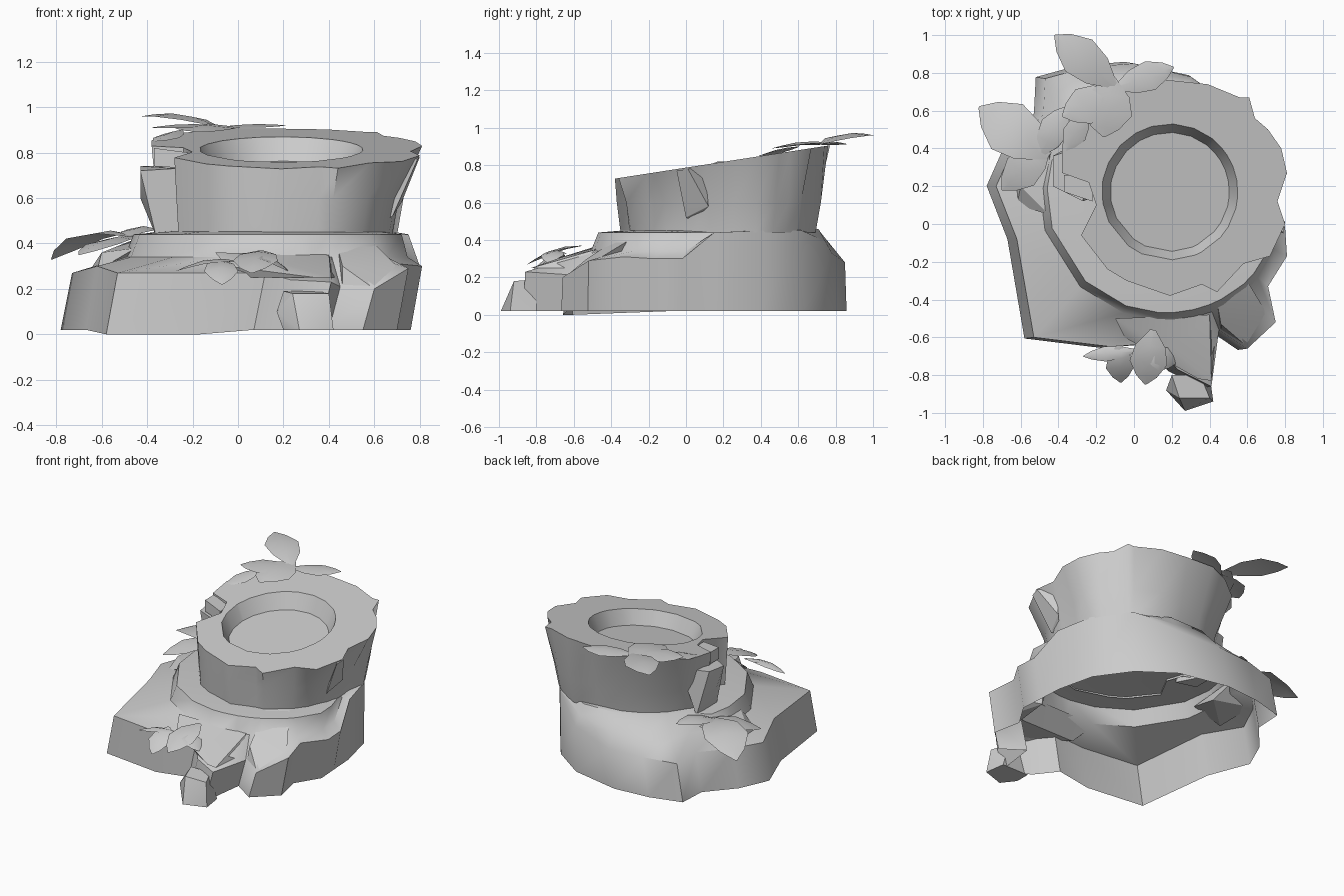
import bpy, bmesh, math
from mathutils import Vector

cube = bpy.data.objects.get("Cube")
if cube:
    bpy.data.objects.remove(cube, do_unlink=True)

grey = bpy.data.materials.new("plain_grey")
grey.use_nodes = True
GREY = (0.6, 0.6, 0.6, 1)
grey.diffuse_color = GREY
grey.node_tree.nodes["Principled BSDF"].inputs["Base Color"].default_value = GREY

CENTRE = Vector((.17, .16))


def finish(name, bm, angle=48):
    mesh = bpy.data.meshes.new(name)
    bm.to_mesh(mesh)
    bm.free()
    mesh.materials.append(grey)
    obj = bpy.data.objects.new(name, mesh)
    bpy.context.collection.objects.link(obj)
    bpy.ops.object.select_all(action="DESELECT")
    obj.select_set(True)
    bpy.context.view_layer.objects.active = obj
    bpy.ops.object.shade_smooth_by_angle(angle=math.radians(angle))
    return obj


def loft(name, rings):
    """Skin closed rings of equal length, lowest outer ring first, and close the last."""
    bm = bmesh.new()
    loops = [[bm.verts.new(p) for p in ring] for ring in rings]
    for low, high in zip(loops, loops[1:]):
        count = len(low)
        for i in range(count):
            j = (i + 1) % count
            bm.faces.new((low[i], low[j], high[j], high[i]))
    bm.faces.new(loops[-1])
    return finish(name, bm)


def chunk(name, points):
    """Angular lump spanning a few corner points."""
    bm = bmesh.new()
    for p in points:
        bm.verts.new(p)
    result = bmesh.ops.convex_hull(bm, input=bm.verts)
    spare = [v for v in result["geom_interior"] if isinstance(v, bmesh.types.BMVert)]
    bmesh.ops.delete(bm, geom=spare, context="VERTS")
    return finish(name, bm, 30)


def leaf(name, root, tip, width, arch=.03, fold=.015):
    """Pointed blade with a raised middle and a gentle arch along its length."""
    root, tip = Vector(root), Vector(tip)
    along = tip - root
    side = Vector((-along.y, along.x, 0)).normalized()
    bm = bmesh.new()
    rows = []
    for t, w in ((0, .15), (.3, .8), (.6, 1), (.85, .55), (1, .04)):
        mid = root + along * t + Vector((0, 0, arch * math.sin(math.pi * t)))
        drop = Vector((0, 0, fold * w))
        half = side * width * w / 2
        rows.append([bm.verts.new(p) for p in (mid + half - drop, mid, mid - half - drop)])
    for a, b in zip(rows, rows[1:]):
        for k in range(2):
            bm.faces.new((a[k], b[k], b[k + 1], a[k + 1]))
    bm.normal_update()
    if sum(f.normal.z for f in bm.faces) < 0:
        bmesh.ops.reverse_faces(bm, faces=bm.faces)
    return finish(name, bm)


def radial(point, radius, z, centre=CENTRE):
    away = (Vector(point[:2]) - CENTRE).normalized()
    flat = centre + away * radius
    return Vector((flat.x, flat.y, z))


def reach(point):
    return (Vector(point[:2]) - CENTRE).length


# Rocky base: open underneath, leaning wall, stepped in front, plain slope behind
wall = [(.80, -.02, .30), (.75, .15, .44), (.69, .4, .45), (.53, .62, .45),
        (.3, .78, .33), (0, .85, .28), (-.25, .83, .28), (-.47, .77, .27),
        (-.48, .58, .28), (-.64, .4, .28), (-.73, .2, .27), (-.62, -.08, .3),
        (-.53, -.6, .27), (-.12, -.65, .27), (.12, -.63, .27), (.23, -.77, .24),
        (.41, -.86, .23), (.45, -.56, .21), (.6, -.66, .2), (.75, -.52, .29),
        (.71, -.33, .31), (.81, -.17, .30)]
foot_ring, slab_ring, tier_ring = [], [], []
for x, y, z in wall:
    p, r = (x, y), reach((x, y))
    shift = .01 if x > 0 and y > .1 else .05
    foot_ring.append((x - shift, y * 1.01, 0 if x < 0 and y < -.5 else .02))
    if y > .45:
        slab_ring.append(radial(p, (r + .56) / 2, (z + .46) / 2))
        tier_ring.append(radial(p, .56, .46))
    else:
        slab_ring.append(radial(p, min(.67, .9 * r), max(.34, z)))
        tier_ring.append(radial(p, min(.63, .86 * r), .44))
seat_ring = [radial(p, .45, .455) for p in wall]
loft("rock_base", [foot_ring, wall, slab_ring, tier_ring, seat_ring])

# Flared trunk with a slanted rim and a shallow hollow
rim = [(.81, .27), (.78, .4), (.71, .5), (.64, .56), (.61, .67), (.56, .67), (.39, .74),
       (.2, .76), (0, .77), (-.15, .71), (-.3, .6), (-.38, .42), (-.38, .27),
       (-.24, .22), (-.2, .1), (-.28, -.06), (-.14, -.24), (-.04, -.3), (.19, -.38),
       (.36, -.32), (.44, -.36), (.58, -.21), (.72, -.17), (.8, .0), (.76, .12)]
HOLLOW = Vector((.19, .17))


def slant(p, drop=0):
    return .787 + .155 * p[1] - drop


lower, waist = [], []
for p in rim:
    bulge = .06 if min(p) > .35 else 0
    lower.append(radial(p, min(.51 + bulge, reach(p) - .02), .44))
    waist.append(radial(p, min(.54 + bulge, reach(p) - .01), .6))
upper = [Vector((x, y, slant((x, y)))) for x, y in rim]
lip, floor = [], []
for p in rim:
    edge, inner = radial(p, .36, 0, HOLLOW), radial(p, .315, 0, HOLLOW)
    edge.z, inner.z = slant(edge), slant(inner, .1)
    lip.append(edge)
    floor.append(inner)
loft("stump_trunk", [lower, waist, upper, lip, floor])

# Broken bark pieces around the trunk
chunk("bark_slab_left", [(-.43, .2, .72), (-.43, .36, .74), (-.27, .12, .73), (-.25, .42, .74),
                         (-.36, .18, .43), (-.36, .4, .43), (-.22, .14, .43), (-.43, .28, .6)])
chunk("bark_stub_left", [(-.37, y, z) for y in (.17, .26) for z in (.74, .82)]
      + [(-.22, y, z) for y in (.12, .24) for z in (.73, .8)])
chunk("bark_flap_right", [(.80, .01, .78), (.79, -.05, .77), (.72, .12, .58), (.68, 0, .52),
                          (.72, .1, .79), (.64, .04, .5)])

# Root and loose rocks at the front
chunk("front_root", [(.42, -.3, .45), (.55, -.22, .45), (.46, -.53, .3), (.6, -.4, .35),
                     (.46, -.56, .21), (.6, -.65, .2), (.72, -.5, .28), (.5, -.3, .2)])
chunk("front_rock", [(.17, -.88, .1), (.2, -.8, .19), (.35, -.8, .19), (.4, -.92, .18),
                     (.24, -.92, .18), (.27, -.99, .02), (.42, -.94, .02), (.2, -.9, .02),
                     (.4, -.8, .02), (.2, -.8, .02)])
chunk("front_ledge", [(-.1, -.5, .36), (.4, -.48, .35), (-.05, -.6, .3), (.2, -.66, .31),
                      (.41, -.83, .25), (.34, -.82, .25), (.43, -.6, .25), (0, -.6, .25)])
chunk("left_ledge", [(-.6, .2, .36), (-.45, .5, .42), (-.64, .38, .3), (-.45, .05, .38),
                     (-.62, .1, .28), (-.4, .3, .3)])

# Leaves on the rim
leaf("rim_leaf_back", (-.1, .73, .92), (-.42, 1, .96), .22)
leaf("rim_leaf_right", (-.1, .72, .91), (.21, .83, .92), .16, .01)
leaf("rim_leaf_front", (-.12, .78, .92), (-.16, .46, .89), .27, .02)
leaf("rim_leaf_left", (-.1, .7, .92), (-.38, .57, .91), .2, .01)
leaf("rim_leaf_small", (-.25, .6, .9), (-.36, .39, .85), .13, .01)

# Leaves on the left ledge
leaf("ledge_leaf_back", (-.45, .36, .43), (-.82, .62, .33), .29, .07)
leaf("ledge_leaf_front", (-.45, .42, .43), (-.7, .18, .35), .2, .03)
leaf("ledge_leaf_inner", (-.5, .36, .43), (-.36, .62, .46), .16)

# Leaves on the front ledge
leaf("front_leaf_right", (.1, -.56, .37), (.06, -.85, .27), .2)
leaf("front_leaf_middle", (-.08, -.64, .33), (-.07, -.84, .22), .15)
leaf("front_leaf_left", (.02, -.67, .32), (-.27, -.7, .28), .08)
leaf("front_leaf_outer", (.06, -.68, .34), (.22, -.74, .28), .13)
